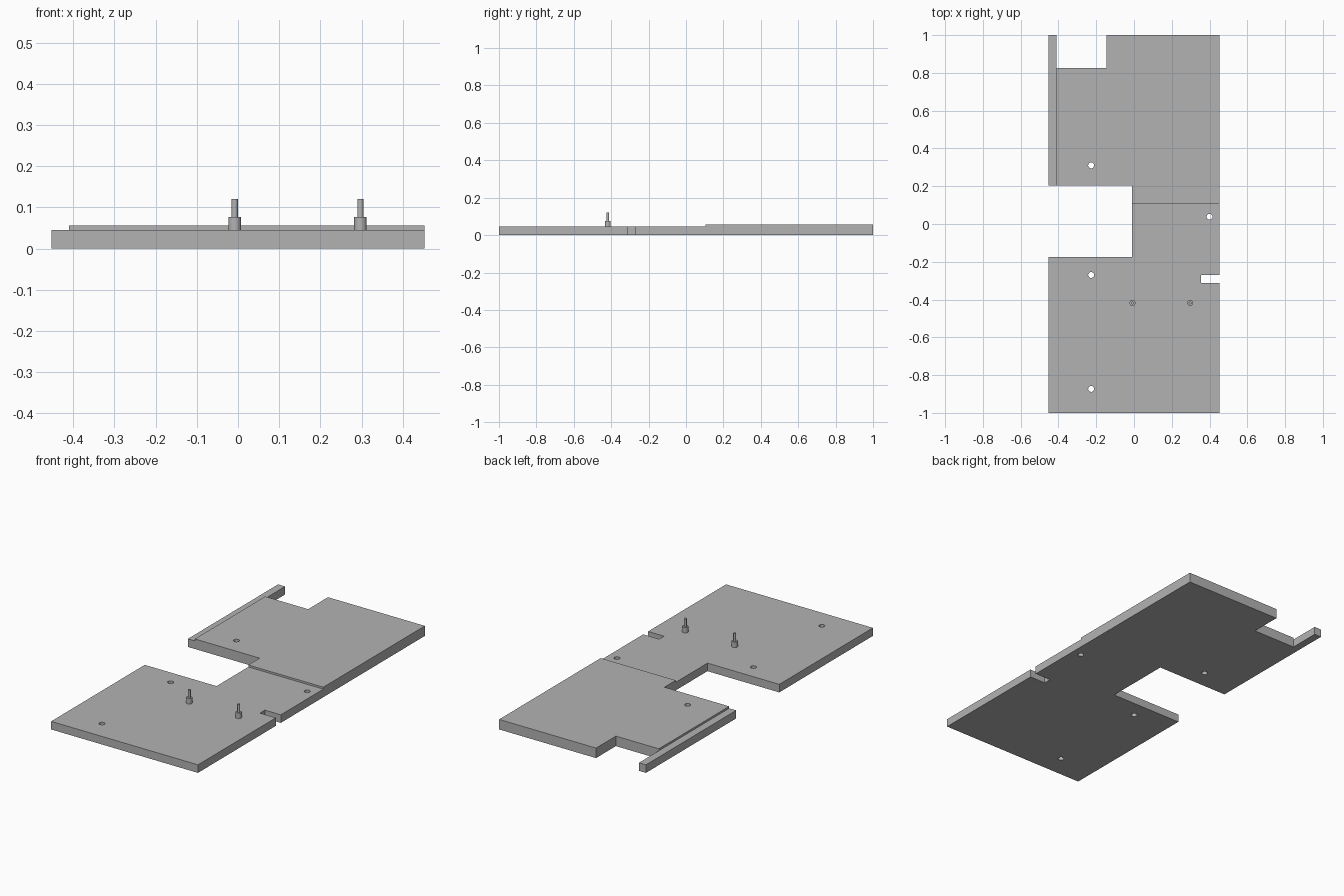
import bpy
import bmesh
from math import radians

if "Cube" in bpy.data.objects:
    bpy.data.objects.remove(bpy.data.objects["Cube"], do_unlink=True)

W, BASE, TOP = 0.453, 0.045, 0.056

grey = bpy.data.materials.new("plain grey")
grey.use_nodes = True
colour = (0.45, 0.45, 0.45, 1)
grey.diffuse_color = colour
grey.node_tree.nodes["Principled BSDF"].inputs["Base Color"].default_value = colour


def prism(name, outline, z0, z1):
    """Extrude a counter-clockwise outline from z0 to z1."""
    bm = bmesh.new()
    face = bm.faces.new([bm.verts.new((x, y, z0)) for x, y in outline])
    out = bmesh.ops.extrude_face_region(bm, geom=[face], use_keep_orig=True)
    top = [v for v in out["geom"] if isinstance(v, bmesh.types.BMVert)]
    bmesh.ops.translate(bm, verts=top, vec=(0, 0, z1 - z0))
    bmesh.ops.recalc_face_normals(bm, faces=bm.faces)
    mesh = bpy.data.meshes.new(name)
    bm.to_mesh(mesh)
    bm.free()
    obj = bpy.data.objects.new(name, mesh)
    bpy.context.collection.objects.link(obj)
    mesh.materials.append(grey)
    return obj


def box(name, x0, x1, y0, y1, z0, z1):
    return prism(name, [(x0, y0), (x1, y0), (x1, y1), (x0, y1)], z0, z1)


def rod(name, x, y, radius, z0, z1):
    bpy.ops.mesh.primitive_cylinder_add(
        vertices=32, radius=radius, depth=z1 - z0, location=(x, y, (z0 + z1) / 2))
    obj = bpy.context.object
    obj.name = name
    obj.data.materials.append(grey)
    return obj


def select(obj):
    bpy.ops.object.select_all(action="DESELECT")
    obj.select_set(True)
    bpy.context.view_layer.objects.active = obj


def cut(target, cutter):
    cutter.hide_render = True
    select(target)
    mod = target.modifiers.new("cut", "BOOLEAN")
    mod.operation, mod.solver, mod.object = "DIFFERENCE", "EXACT", cutter
    bpy.ops.object.modifier_apply(modifier=mod.name)
    bpy.data.objects.remove(cutter, do_unlink=True)


# Plate with side notch, rear notch and edge slot
plate = prism("base_plate", [
    (-W, -1), (W, -1), (W, -0.313), (0.355, -0.313), (0.355, -0.27), (W, -0.27),
    (W, 1), (-0.145, 1), (-0.145, 0.825), (-0.41, 0.825), (-0.41, 1), (-W, 1),
    (-W, 0.205), (-0.01, 0.205), (-0.01, -0.175), (-W, -0.175)], 0, TOP)

# Lower the front half and the narrow side rail, leaving a raised rear panel
cut(plate, box("front_step", -1, 1, -2, 0.105, BASE, 0.2))
cut(plate, box("rail_step", -1, -0.41, 0.0, 2, BASE, 0.2))

# Screw holes
for x, y in [(-0.227, 0.31), (-0.227, -0.27), (-0.227, -0.873), (0.4, 0.038)]:
    cut(plate, rod("hole_cutter", x, y, 0.0155, -0.1, 0.2))

select(plate)
bpy.ops.object.shade_smooth_by_angle(angle=radians(30))

# Stepped pegs
for side, x in [("right", -0.008), ("left", 0.297)]:
    for part, radius, z0, z1 in [("collar", 0.0155, BASE, 0.076), ("pin", 0.0075, 0.076, 0.12)]:
        peg = rod(f"{side}_peg_{part}", x, -0.418, radius, z0, z1)
        select(peg)
        bpy.ops.object.shade_smooth_by_angle(angle=radians(30))
